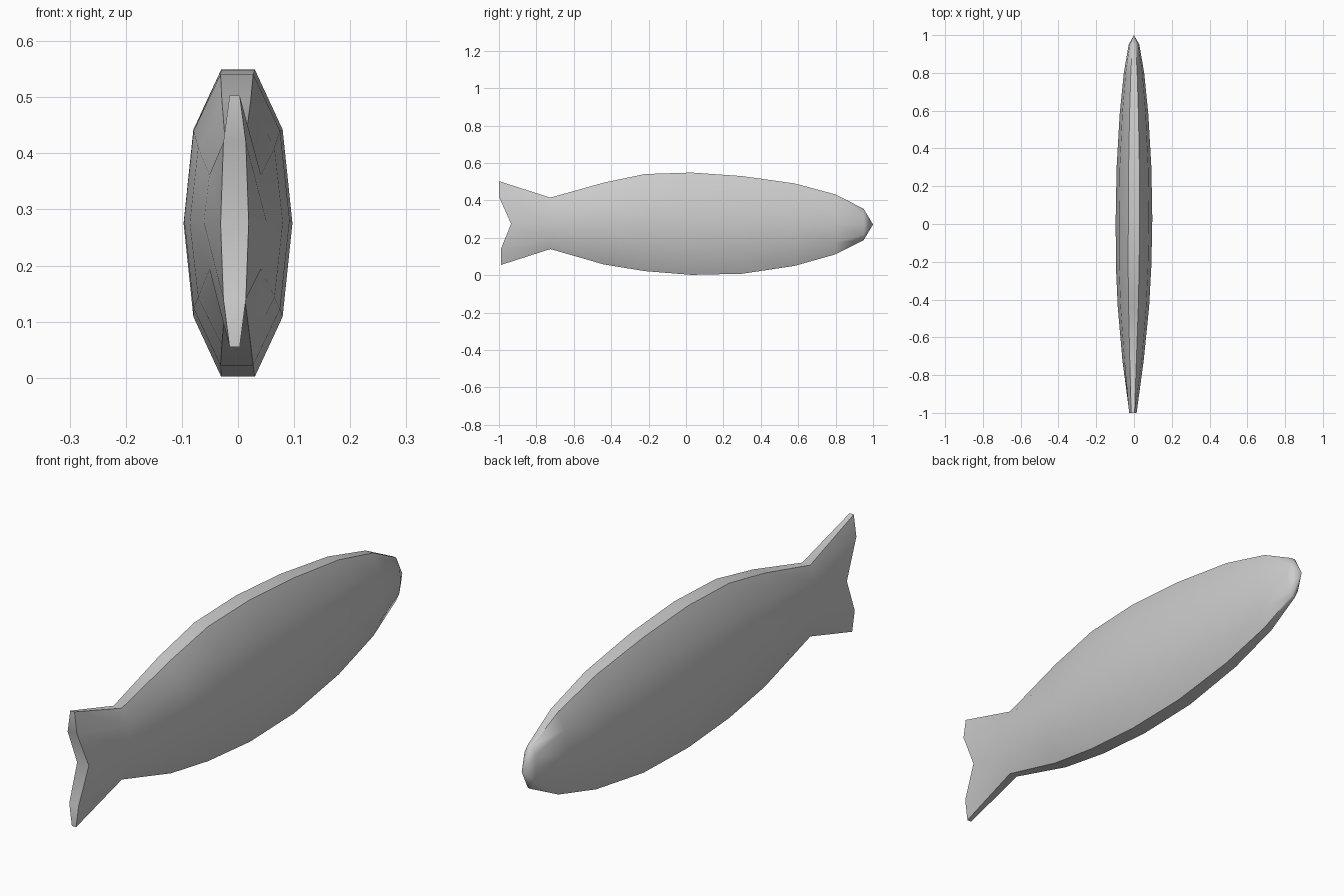
import bpy, bmesh

if "Cube" in bpy.data.objects:
    bpy.data.objects.remove(bpy.data.objects["Cube"])

# stations: y, bottom z, top z, half width, x offset
stations = [
    (-0.725, 0.140, 0.415, 0.056, -0.005),
    (-0.44, 0.058, 0.495, 0.083, -0.003),
    (-0.22, 0.022, 0.541, 0.094, -0.002),
    (0.03, 0.002, 0.549, 0.097, 0.0),
    (0.30, 0.008, 0.530, 0.092, 0.0),
    (0.58, 0.050, 0.491, 0.076, 0.0),
    (0.80, 0.112, 0.432, 0.054, 0.0),
    (0.95, 0.188, 0.355, 0.028, 0.0),
]
# half section: (width fraction, height fraction), top to bottom
half = [(0.31, 1), (0.82, 0.61), (1, 0), (0.82, -0.61), (0.31, -1)]

bm = bmesh.new()


def add_ring(rows):
    """rows: (half width, y, z, x offset) from top to bottom; mirrored in x."""
    right = [bm.verts.new((o + w, y, z)) for w, y, z, o in rows]
    left = [bm.verts.new((o - w, y, z)) for w, y, z, o in rows]
    return right + left[::-1]


# forked tail edge
tail = [(0.009, -1.0, 0.503), (0.020, -1.0, 0.42), (0.025, -0.935, 0.275),
        (0.020, -0.99, 0.14), (0.009, -0.99, 0.055)]
rings = [add_ring([(w, y, z, -0.006) for w, y, z in tail])]

# body sections
for y, lo, hi, w, o in stations:
    mid, h = (lo + hi) / 2, (hi - lo) / 2
    rings.append(add_ring([(w * a, y, mid + h * b, o) for a, b in half]))

# skin between sections
for a, b in zip(rings, rings[1:]):
    for i in range(10):
        j = (i + 1) % 10
        bm.faces.new((a[i], a[j], b[j], b[i]))

# tail end strip and pointed nose
t = rings[0]
for i in range(4):
    bm.faces.new((t[i], t[i + 1], t[8 - i], t[9 - i]))
nose = bm.verts.new((0, 1.0, 0.271))
n = rings[-1]
for i in range(10):
    bm.faces.new((n[i], n[(i + 1) % 10], nose))

bmesh.ops.recalc_face_normals(bm, faces=bm.faces)
mesh = bpy.data.meshes.new("fish_body")
bm.to_mesh(mesh)
bm.free()
fish = bpy.data.objects.new("fish_body", mesh)
bpy.context.collection.objects.link(fish)
bpy.context.view_layer.objects.active = fish
fish.select_set(True)
bpy.ops.object.shade_smooth_by_angle(angle=1.0)
